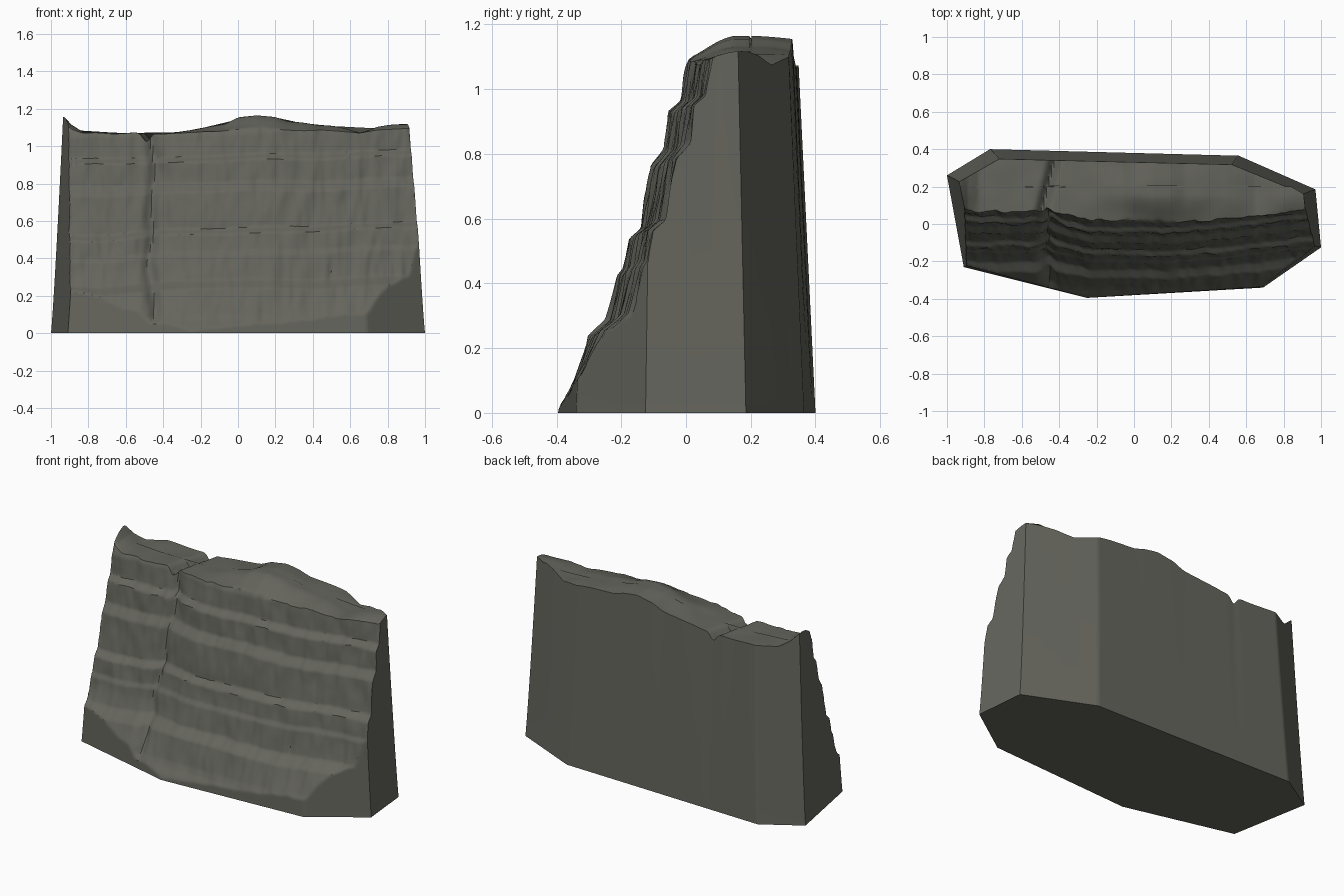
import bpy, bmesh, math
from mathutils import Vector, noise

if "Cube" in bpy.data.objects:
    bpy.data.objects.remove(bpy.data.objects["Cube"])

# footprint corners, counter-clockwise
FOOT = [(-1, .26), (-.91, -.23), (-.25, -.395), (.69, -.34), (1, -.125),
        (.97, .185), (.56, .365), (-.77, .40)]
# stepped cliff profile (z, y) and crest line (x, z)
CLIFF = [(0, -.40), (.03, -.385), (.07, -.355), (.10, -.34), (.24, -.30),
         (.275, -.26), (.29, -.245), (.42, -.215), (.44, -.20), (.53, -.182),
         (.56, -.145), (.75, -.11), (.80, -.07), (.92, -.055), (.95, -.02), (1.07, .0), (1.2, .06)]
CREST = [(-1, 1.17), (-.93, 1.155), (-.89, 1.11), (-.83, 1.075), (-.6, 1.068), (-.35, 1.07),
         (-.2, 1.095), (-.07, 1.115), (0, 1.15), (.1, 1.167), (.2, 1.155), (.27, 1.132),
         (.5, 1.11), (.65, 1.075), (.75, 1.105), (1, 1.125)]
# how far the cliff recedes along x
RECESS = [(-1, .06), (-.5, .06), (-.4, .055), (-.22, .01), (.2, .005), (.5, .03), (1, .09)]


def lerp_table(tab, v):
    if v <= tab[0][0]:
        return tab[0][1]
    for (a, p), (b, q) in zip(tab, tab[1:]):
        if v <= b:
            return p + (q - p) * (v - a) / (b - a)
    return tab[-1][1]


def smooth(a, b, v):
    v = min(1, max(0, (v - a) / (b - a)))
    return v * v * (3 - 2 * v)


def n(x, y, z):
    return noise.noise(Vector((x, y, z)))


def groove(x, centre, width):
    return math.exp(-((x - centre) / width) ** 2)


def cliff(x, z):
    zz = z + .03 * n(x * 2, 3, z * 2) - .03 * x
    y = lerp_table(CLIFF, max(0, zz))
    y += lerp_table(RECESS, x) * smooth(0, .35, z)
    y += .035 * groove(x, -.46 + .03 * n(z * 4, 7, 1), .03) * smooth(0, .1, z)
    y += (.010 * n(x * 14, 0, z * 5) + .006 * n(x * 35, 5, z * 9)) * smooth(0, .1, z)
    return y


def height(x, y):
    rise = smooth(-.02, .16, y) * (1 - .2 * smooth(.2, .36, y))
    h = 1.065 + (lerp_table(CREST, x) - 1.065) * (.25 + .75 * rise)
    h -= .045 * groove(x, -.51 + .25 * y, .025)
    return h + .006 * n(x * 8, y * 8, 2)


# perimeter samples
outline = []
for i, (ax, ay) in enumerate(FOOT):
    bx, by = FOOT[(i + 1) % len(FOOT)]
    k = max(4, round(math.hypot(bx - ax, by - ay) / .015))
    outline += [(ax + (bx - ax) * j / k, ay + (by - ay) * j / k) for j in range(k)]


def wall_point(px, py, t):
    x = px * (1 - .065 * t ** .85)
    y = py * (1 - .13 * t)
    z = t * height(x, max(py * .87, cliff(x, 1.06)))
    if py < .3:
        y = max(y, min(cliff(x, z), .22))
    # keep the right end on its slanted plane
    x = min(x, (1 - .097 * (y + .125)) * (1 - .065 * t ** .85))
    return Vector((x, y, z))


# wall rings, then cap rings closing toward a spine
LAYERS, CAP = 110, 14
bm = bmesh.new()
rings = [[bm.verts.new(wall_point(px, py, i / LAYERS)) for px, py in outline]
         for i in range(LAYERS + 1)]
rim = [v.co.copy() for v in rings[-1]]
for i in range(1, CAP + 1):
    s = .98 * i / CAP
    ring = []
    for c in rim:
        x = c.x + (max(-.84, min(.84, c.x)) - c.x) * s
        y = c.y + (.2 - c.y) * s
        ring.append(bm.verts.new((x, y, height(x, y))))
    rings.append(ring)
for a, b in zip(rings, rings[1:]):
    for j in range(len(a)):
        k = (j + 1) % len(a)
        bm.faces.new((a[j], a[k], b[k], b[j]))
bm.faces.new(rings[-1])
bm.faces.new(rings[0][::-1])
bmesh.ops.remove_doubles(bm, verts=bm.verts, dist=.0005)
bmesh.ops.recalc_face_normals(bm, faces=bm.faces)

mesh = bpy.data.meshes.new("cliff_rock")
bm.to_mesh(mesh)
bm.free()
rock = bpy.data.objects.new("cliff_rock", mesh)
bpy.context.collection.objects.link(rock)

# dark stone colour
stone = bpy.data.materials.new("stone")
stone.diffuse_color = (.13, .13, .11, 1)
stone.use_nodes = True
stone.node_tree.nodes["Principled BSDF"].inputs["Base Color"].default_value = stone.diffuse_color
mesh.materials.append(stone)

bpy.context.view_layer.objects.active = rock
rock.select_set(True)
bpy.ops.object.shade_smooth_by_angle(angle=math.radians(35))
